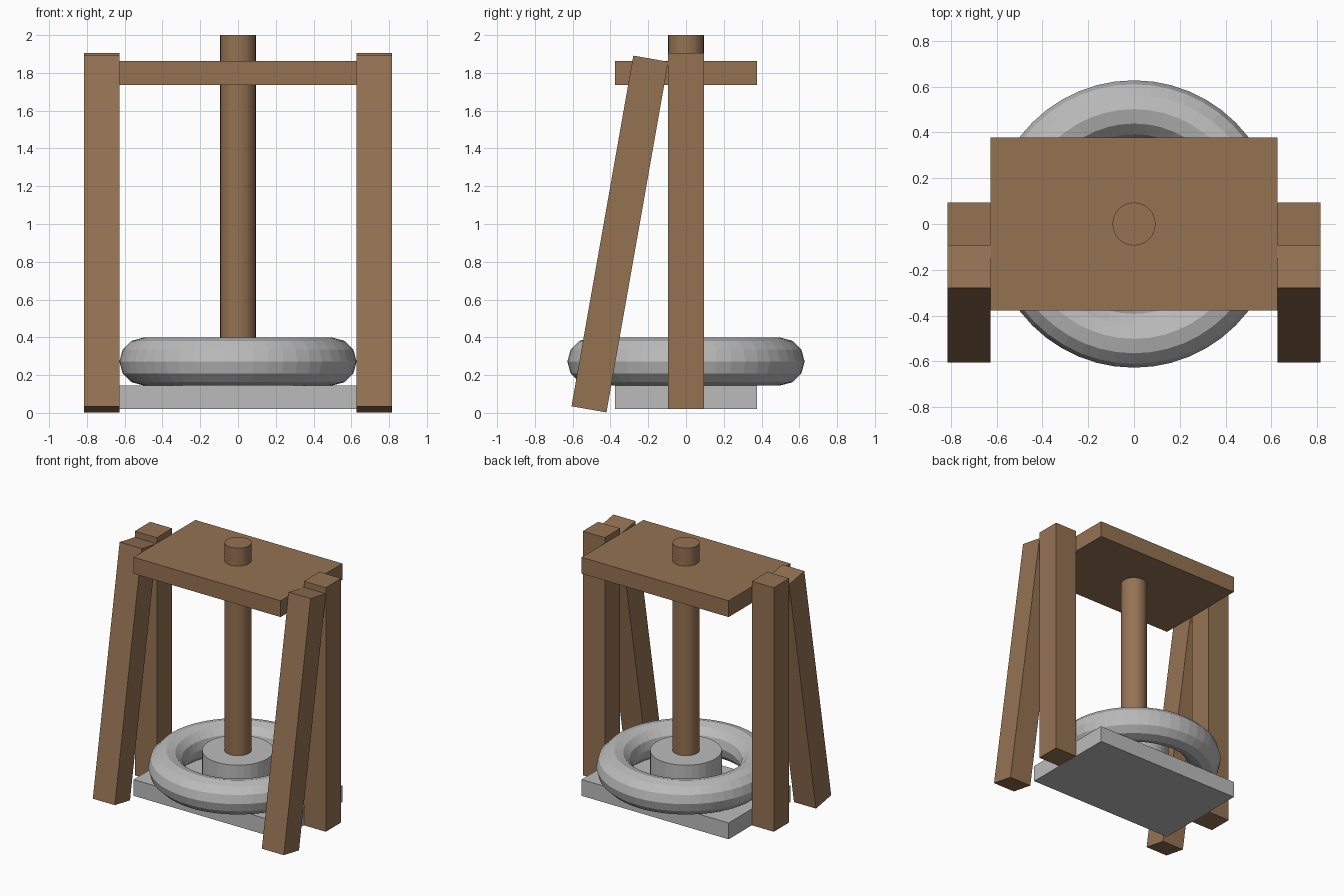
import bpy
import math

cube = bpy.data.objects.get("Cube")
if cube:
    bpy.data.objects.remove(cube, do_unlink=True)


def make_material(name, rgb):
    mat = bpy.data.materials.new(name)
    mat.use_nodes = True
    colour = (*rgb, 1.0)
    mat.diffuse_color = colour
    mat.node_tree.nodes["Principled BSDF"].inputs["Base Color"].default_value = colour
    return mat


wood = make_material("brown wood", (0.30, 0.17, 0.086))
stone = make_material("grey stone", (0.50, 0.50, 0.50))


def finish(name, mat):
    obj = bpy.context.object
    obj.name = name
    obj.data.name = name
    obj.data.materials.append(mat)
    return obj


def box(name, centre, size, mat, tilt=0.0):
    bpy.ops.mesh.primitive_cube_add(size=1, location=centre,
                                    rotation=(math.radians(tilt), 0, 0))
    bpy.context.object.scale = size
    return finish(name, mat)


def cylinder(name, radius, bottom, top, mat):
    bpy.ops.mesh.primitive_cylinder_add(vertices=32, radius=radius, depth=top - bottom,
                                        location=(0, 0, (bottom + top) / 2))
    return finish(name, mat)


BEAM = 0.188          # square beam thickness
BEAM_LENGTH = 1.885
PLATE = (1.256, 0.754, 0.126)

# Base slab and top board share one footprint
box("base_slab", (0, 0, 0.083), PLATE, stone)
box("top_board", (0, 0, 1.799), PLATE, wood)

# Upright posts and leaning braces on both sides
for side, sign in (("left", 1), ("right", -1)):
    x = sign * (PLATE[0] + BEAM) / 2
    beam = (BEAM, BEAM, BEAM_LENGTH)
    box(side + "_post", (x, 0, 0.963), beam, wood)
    box(side + "_brace", (x, -0.35, 0.947), beam, wood, tilt=-10)

# Central shaft standing in a hub
cylinder("shaft", 0.094, 0.12, 2.0, wood)
cylinder("hub", 0.251, 0.146, 0.397, stone)

# Ring around the hub
bpy.ops.mesh.primitive_torus_add(major_radius=0.502, minor_radius=0.126,
                                 major_segments=48, minor_segments=12,
                                 location=(0, 0, 0.272))
finish("ring", stone)
